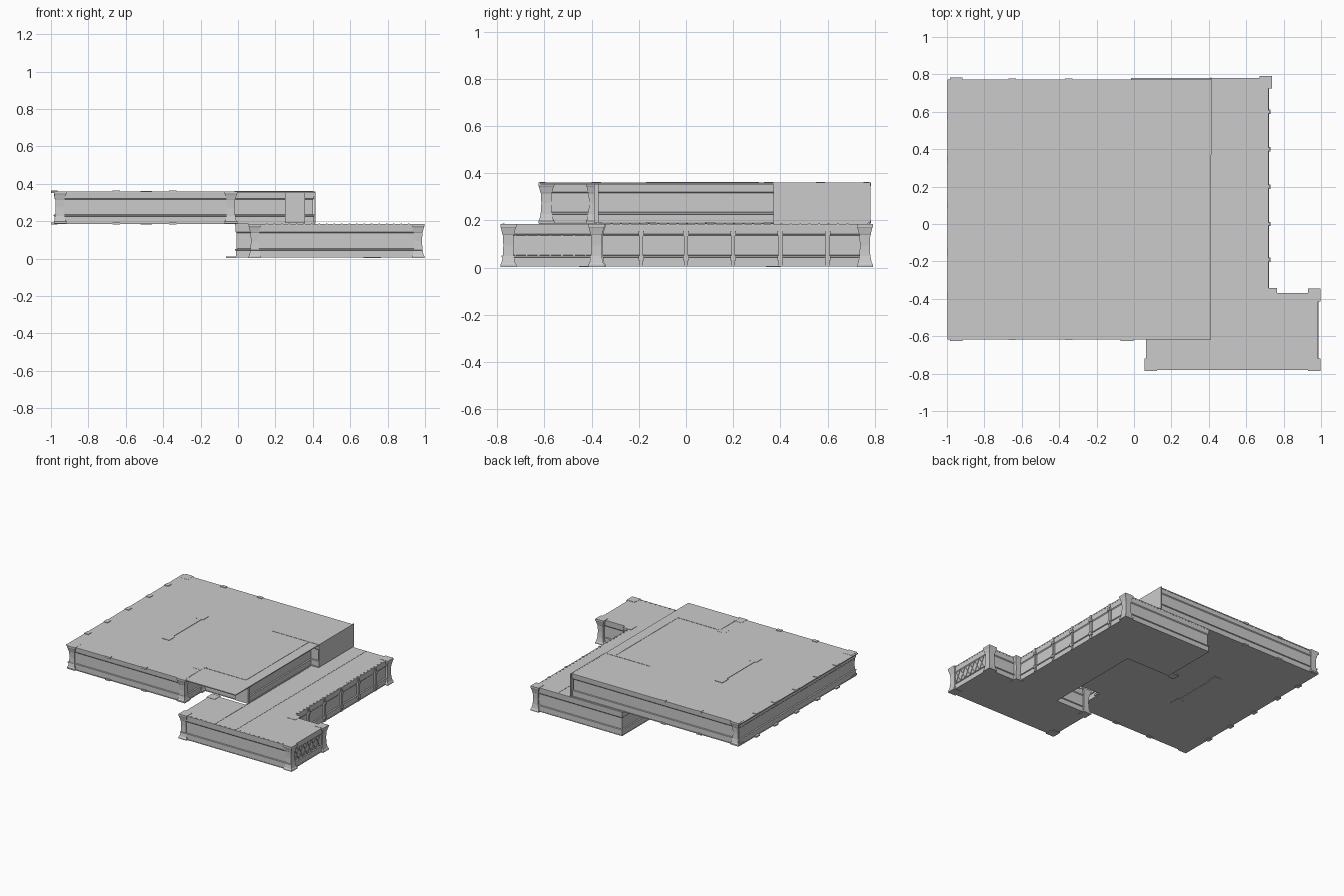
import bpy, bmesh, math
from mathutils import Vector

if "Cube" in bpy.data.objects:
    bpy.data.objects.remove(bpy.data.objects["Cube"])


def make(name, bm):
    bmesh.ops.recalc_face_normals(bm, faces=bm.faces)
    me = bpy.data.meshes.new(name)
    bm.to_mesh(me)
    bm.free()
    ob = bpy.data.objects.new(name, me)
    bpy.context.collection.objects.link(ob)
    return ob


def add_box(bm, x0, x1, y0, y1, z0, z1):
    vs = bmesh.ops.create_cube(bm, size=1)['verts']
    for v in vs:
        v.co = Vector(((x0 + x1) / 2 + v.co.x * (x1 - x0),
                       (y0 + y1) / 2 + v.co.y * (y1 - y0),
                       (z0 + z1) / 2 + v.co.z * (z1 - z0)))
    return vs


def boxes(name, items):
    bm = bmesh.new()
    for b in items:
        add_box(bm, *b)
    return make(name, bm)


def prism(name, pts, z0, z1):
    bm = bmesh.new()
    f = bm.faces.new([bm.verts.new((x, y, z0)) for x, y in pts])
    r = bmesh.ops.extrude_face_region(bm, geom=[f])
    for v in r['geom']:
        if isinstance(v, bmesh.types.BMVert):
            v.co.z = z1
    return make(name, bm)


def offset(pts, d):
    # mitred outward offset of a right-angled counter-clockwise outline
    out = []
    for i, p in enumerate(pts):
        p, a, b = Vector(p), Vector(pts[i - 1]), Vector(pts[(i + 1) % len(pts)])
        u, w = (p - a).normalized(), (b - p).normalized()
        out.append(p + d * (Vector((u.y, -u.x)) + Vector((w.y, -w.x))))
    return out


def wall_ring(name, pts, profile, z):
    bm = bmesh.new()
    rings = [[bm.verts.new((q.x, q.y, z + h)) for q in offset(pts, d)] for d, h in profile]
    n = len(pts)
    for k in range(len(rings)):
        a, b = rings[k - 1], rings[k]
        for i in range(n):
            j = (i + 1) % n
            bm.faces.new((a[i], a[j], b[j], b[i]))
    return make(name, bm)


def columns(name, spots, z, height):
    # square pillars with flared foot and head
    prof = [(.034, 0), (.034, .06), (.029, .1), (.023, .26), (.021, .5), (.023, .74),
            (.025, .76), (.031, .9), (.034, .93), (.034, 1)]
    bm = bmesh.new()
    for x, y in spots:
        rings = [[bm.verts.new((x + sx * r, y + sy * r, z + t * height))
                  for sx, sy in ((-1, -1), (1, -1), (1, 1), (-1, 1))] for r, t in prof]
        for a, b in zip(rings, rings[1:]):
            for i in range(4):
                j = (i + 1) % 4
                bm.faces.new((a[i], a[j], b[j], b[i]))
        bm.faces.new(rings[0])
        bm.faces.new(rings[-1])
    return make(name, bm)


# Plans of the two storeys
low = [(.065, -.78), (.985, -.78), (.985, -.37), (.72, -.37), (.72, .78),
       (-.015, .78), (-.015, .35), (.35, .35), (.35, -.4), (.065, -.4)]
up = [(-.985, -.615), (-.015, -.615), (-.015, -.38), (.35, -.38), (.35, .37),
      (.41, .37), (.41, .772), (-.985, .772)]

# Wall section: base, rail, recessed panel, upper band
section = [(-.003, .006), (-.003, .043), (.001, .045), (.001, .051), (-.008, .053),
           (-.008, .136), (-.003, .142), (-.001, .176), (-.02, .176), (-.02, .006)]
wall_ring("lower_walls", low, section, 0)
wall_ring("upper_walls", up, [(d, h * .96) for d, h in section], .185)

# Floors and roofs
prism("lower_floor", low, .005, .009)
prism("lower_roof", low, .176, .184)
prism("upper_floor", up, .186, .190)
boxes("upper_roof", [(-.998, .412, -.617, .773, .352, .359)])

# Corner pillars
columns("lower_columns", [(.09, -.753), (.963, -.753), (.963, -.38), (.73, -.375),
                          (.705, .758), (.09, -.42)], .002, .184)
columns("upper_columns", [(-.951, -.592), (-.038, -.592), (-.038, -.39),
                          (-.951, .75)], .187, .173)
boxes("plain_corner_pier", [(.25, .358, -.39, -.37, .19, .355)])
boxes("plain_side_wall", [(.408, .415, .37, .782, .189, .36)])

# Ridges where wall tops show through the upper roof
boxes("roof_wall_ridges", [(-.018, -.012, -.615, -.38, .357, .361),
                           (-.018, .335, -.383, -.377, .357, .361),
                           (.33, .335, -.38, .37, .357, .361),
                           (.03, .4, .367, .373, .357, .361)])

# Seams on the lower roof
boxes("lower_roof_seams", [(.348, .352, -.78, .36, .182, .186),
                           (.52, .523, -.78, .78, .182, .1855)])

# Long strip fitting on the roof and under the floor
strip = []
for z0, z1 in ((.358, .362), (.183, .187)):
    strip += [(-.507, -.473, -.15, .3, z0, z1)]
    strip += [(-.52, -.46, y, y + .07, z0, z1) for y in (-.16, .24)]
boxes("long_strip_fitting", strip)

# Small clips along the upper edges, top and bottom
clips = []
for z0, z1 in ((.35, .363), (.183, .194)):
    for x in (-.65, -.35):
        clips.append((x - .02, x + .02, -.621, -.595, z0, z1))
        clips.append((x - .02, x + .02, .752, .777, z0, z1))
    for y in (-.38, -.15, .1, .35, .57):
        clips.append((-.999, -.965, y - .02, y + .02, z0, z1))
boxes("edge_clips", clips)

# Posts on the long right wall
posts = []
for y in (-.19, 0, .2, .4, .6):
    posts.append((.708, .724, y - .008, y + .008, .005, .186))
    posts.append((.708, .73, y - .012, y + .012, .135, .155))
    posts.append((.708, .73, y - .012, y + .012, .03, .052))
boxes("right_wall_posts", posts)

# Studs along the lower roof edges
studs = []
for i in range(20):
    x = .15 + i * .04
    studs.append((x, x + .008, -.777, -.769, .182, .187))
for i in range(26):
    y = -.32 + i * .04
    studs.append((.708, .716, y, y + .008, .182, .187))
boxes("roof_studs", studs)

# Crossed lattice on the end wall
bm = bmesh.new()
for i in range(6):
    for s in (-1, 1):
        yc = -.70 + i * .05
        for v in add_box(bm, .975, .981, yc - .002, yc + .002, .052, .138):
            v.co.y += s * (v.co.z - .095) * .55
make("end_lattice", bm)

# Thin foot plate at the left end of the lower storey
boxes("foot_plate", [(-.065, -.01, .34, .4, .002, .01)])
